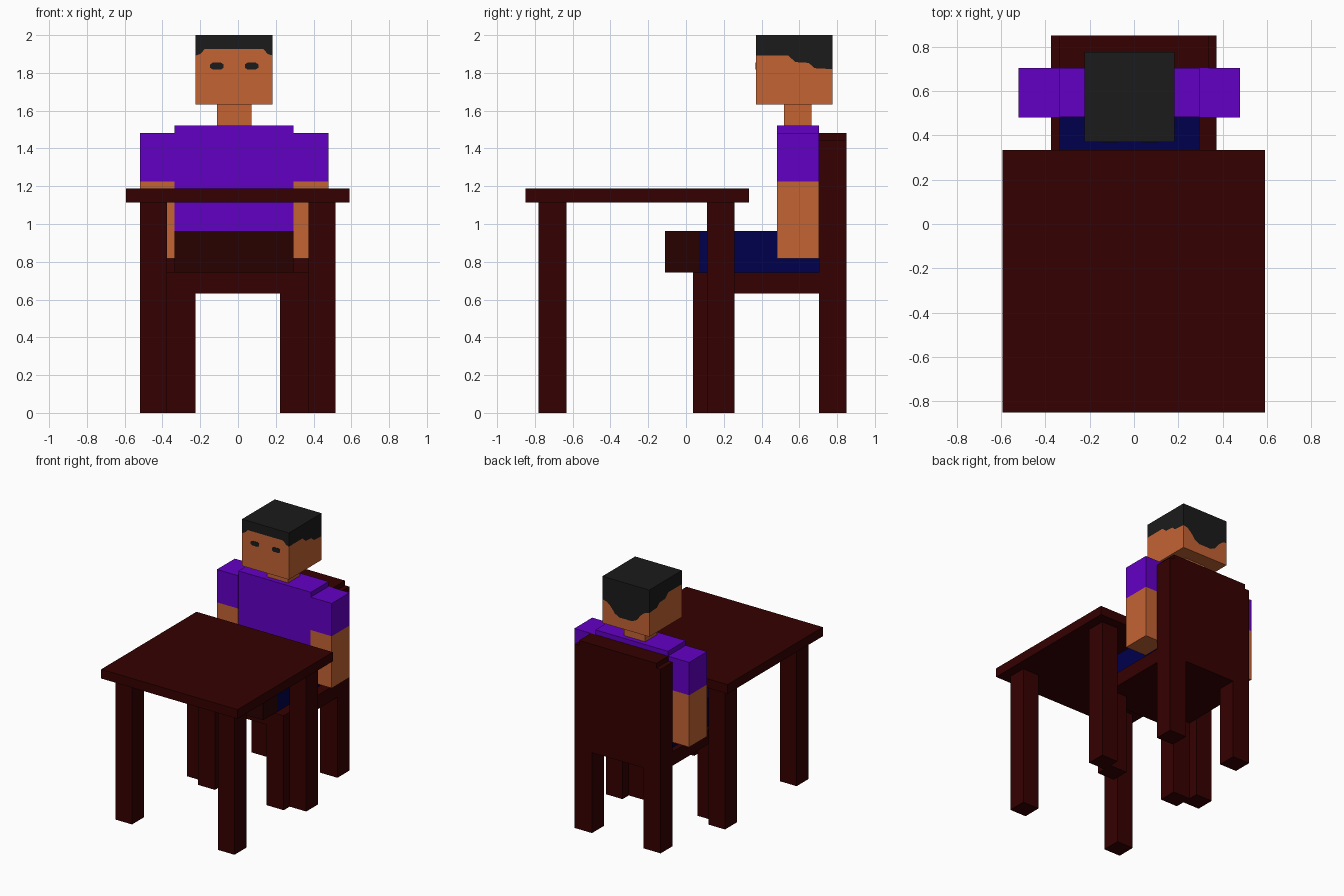
import bpy
import bmesh

cube = bpy.data.objects.get("Cube")
if cube:
    bpy.data.objects.remove(cube, do_unlink=True)


def material(name, rgb):
    m = bpy.data.materials.new(name)
    m.use_nodes = True
    m.diffuse_color = (*rgb, 1.0)
    bsdf = next(n for n in m.node_tree.nodes if n.type == 'BSDF_PRINCIPLED')
    bsdf.inputs["Base Color"].default_value = (*rgb, 1.0)
    bsdf.inputs["Roughness"].default_value = 0.9
    return m


WOOD = material("dark wood", (0.035, 0.0, 0.0))
SHOE = material("shoe brown", (0.022, 0.0, 0.0))
PURPLE = material("shirt purple", (0.125, 0.0, 0.557))
SKIN = material("skin", (0.55, 0.125, 0.034))
HAIR = material("hair black", (0.011, 0.011, 0.011))
NAVY = material("trouser navy", (0.0, 0.0, 0.073))


def finish(name, bm, mats):
    bmesh.ops.recalc_face_normals(bm, faces=bm.faces[:])
    me = bpy.data.meshes.new(name)
    bm.to_mesh(me)
    bm.free()
    for m in mats:
        me.materials.append(m)
    ob = bpy.data.objects.new(name, me)
    bpy.context.scene.collection.objects.link(ob)
    return ob


def box_mesh(x, y, z):
    bm = bmesh.new()
    bmesh.ops.create_cube(bm, size=1)
    for v in bm.verts:
        v.co = [r[0] if c < 0 else r[1] for c, r in zip(v.co, (x, y, z))]
    return bm


def box(name, x, y, z, mat):
    return finish(name, box_mesh(x, y, z), [mat])


def split_box(name, x, y, z, axis, cut, low, high):
    """Box cut across one axis, with a colour on each side of the cut."""
    bm = box_mesh(x, y, z)
    co, no = [0, 0, 0], [0, 0, 0]
    co[axis], no[axis] = cut, 1
    bmesh.ops.bisect_plane(bm, geom=bm.verts[:] + bm.edges[:] + bm.faces[:], plane_co=co, plane_no=no)
    for f in bm.faces:
        f.material_index = int(f.calc_center_median()[axis] > cut)
    return finish(name, bm, [low, high])


def prism(name, pts, y, mat):
    """Front outline (x, z) extruded from y[0] to y[1]."""
    bm = bmesh.new()
    face = bm.faces.new([bm.verts.new((px, y[0], pz)) for px, pz in pts])
    ext = bmesh.ops.extrude_face_region(bm, geom=[face])
    for v in ext["geom"]:
        if isinstance(v, bmesh.types.BMVert):
            v.co.y = y[1]
    return finish(name, bm, [mat])


# Table
box("table_top", (-0.594, 0.591), (-0.85, 0.333), (1.115, 1.187), WOOD)
for side, x in (("right", (-0.519, -0.375)), ("left", (0.372, 0.516))):
    for end, y in (("front", (-0.78, -0.633)), ("back", (0.11, 0.257))):
        box(f"table_leg_{end}_{side}", x, y, (0, 1.115), WOOD)

# Chair: seat, backrest with stepped top corners, and legs
L, R, STEP = -0.375, 0.372, 0.037
box("chair_seat", (L, R), (0.036, 0.703), (0.632, 0.742), WOOD)
prism("chair_back", [(L, 0.632), (R, 0.632), (R, 1.483 - STEP), (R - STEP, 1.483 - STEP), (R - STEP, 1.483),
                     (L + STEP, 1.483), (L + STEP, 1.483 - STEP), (L, 1.483 - STEP)], (0.703, 0.85), WOOD)
for side, x in (("right", (L, -0.225)), ("left", (0.222, R))):
    for end, y in (("front", (0.036, 0.18)), ("back", (0.703, 0.85))):
        box(f"chair_leg_{end}_{side}", x, y, (0, 0.632), WOOD)

# Seated figure
split_box("legs_and_shoes", (-0.335, 0.295), (-0.11, 0.703), (0.742, 0.963), 1, 0.07, SHOE, NAVY)
box("torso", (-0.335, 0.295), (0.482, 0.703), (0.963, 1.521), PURPLE)
for side, x in (("right", (-0.52, -0.335)), ("left", (0.295, 0.478))):
    split_box(f"arm_{side}", x, (0.481, 0.703), (0.817, 1.483), 2, 1.225, SKIN, PURPLE)
box("neck", (-0.111, 0.072), (0.519, 0.665), (1.521, 1.633), SKIN)

# Head: each wall is divided into skin and hair along a hairline of (position, height)
X0, X1, Y0, Y1, Z0, Z1 = -0.224, 0.183, 0.37, 0.776, 1.633, 2.0
front_line = [(X0, 1.892), (-0.2, 1.9), (-0.175, 1.927), (0.133, 1.927), (0.158, 1.9), (X1, 1.892)]
side_line = [(Y0, 1.892), (0.54, 1.892), (0.58, 1.857), (0.65, 1.853), (0.68, 1.825), (Y1, 1.82)]
back_line = [(X0, 1.82), (-0.185, 1.81), (-0.15, 1.78), (-0.115, 1.735), (-0.075, 1.715),
             (0.034, 1.715), (0.074, 1.735), (0.109, 1.78), (0.144, 1.81), (X1, 1.82)]
walls = [(front_line, lambda u, z: (u, Y0, z)), (back_line, lambda u, z: (u, Y1, z)),
         (side_line, lambda u, z: (X0, u, z)), (side_line, lambda u, z: (X1, u, z))]
bm = bmesh.new()
for line, place in walls:
    for i, edge_z in enumerate((Z0, Z1)):
        outline = line + [(line[-1][0], edge_z), (line[0][0], edge_z)]
        bm.faces.new([bm.verts.new(place(u, z)) for u, z in outline]).material_index = i
for i, z in enumerate((Z0, Z1)):
    ring = [(X0, Y0), (X1, Y0), (X1, Y1), (X0, Y1)]
    bm.faces.new([bm.verts.new((px, py, z)) for px, py in ring]).material_index = i
bmesh.ops.remove_doubles(bm, verts=bm.verts[:], dist=0.0005)
finish("head", bm, [SKIN, HAIR])

# Eyes: thin octagonal plates
eye = [(-0.036, -0.009), (-0.022, -0.018), (0.022, -0.018), (0.036, -0.009),
       (0.036, 0.009), (0.022, 0.018), (-0.022, 0.018), (-0.036, 0.009)]
for side, cx in (("right", -0.112), ("left", 0.072)):
    prism(f"eye_{side}", [(cx + px, 1.836 + pz) for px, pz in eye], (Y0 - 0.002, Y0 + 0.002), HAIR)
